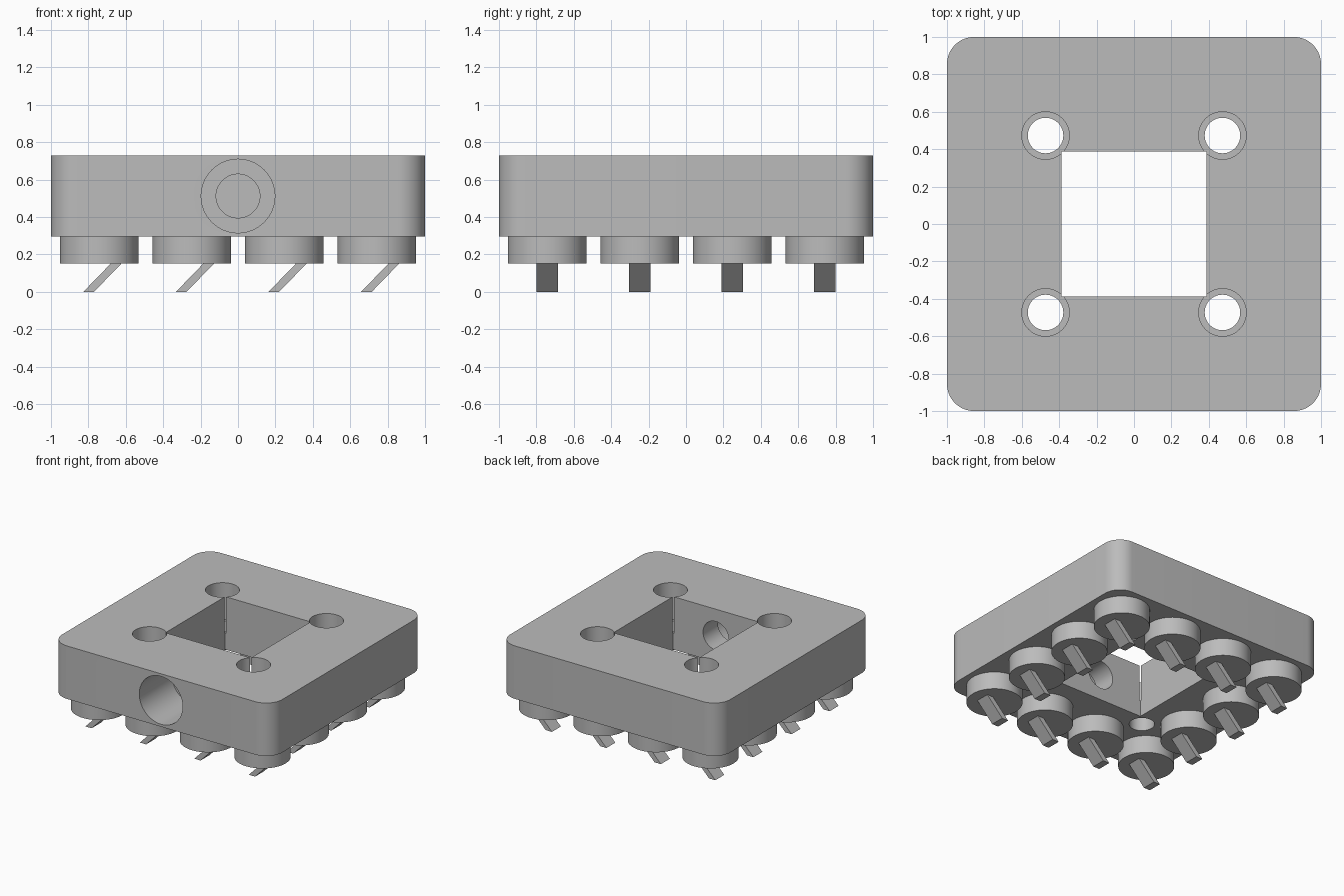
import bpy
import bmesh
from math import pi
from mathutils import Matrix

if "Cube" in bpy.data.objects:
    bpy.data.objects.remove(bpy.data.objects["Cube"])

BASE, BOTTOM, TOP = 0.15, 0.295, 0.73
PITCH = 0.495
HOLE = 0.473

grey = bpy.data.materials.new("plain_grey")
grey.use_nodes = True
colour = (0.5, 0.5, 0.5, 1)
grey.diffuse_color = colour
grey.node_tree.nodes["Principled BSDF"].inputs["Base Color"].default_value = colour


def make(name, bm):
    bmesh.ops.recalc_face_normals(bm, faces=bm.faces)
    mesh = bpy.data.meshes.new(name)
    bm.to_mesh(mesh)
    bm.free()
    mesh.materials.append(grey)
    obj = bpy.data.objects.new(name, mesh)
    bpy.context.collection.objects.link(obj)
    return obj


def box(name, size, centre):
    bm = bmesh.new()
    bmesh.ops.create_cube(bm, size=1)
    bmesh.ops.scale(bm, vec=size, verts=bm.verts)
    bmesh.ops.translate(bm, vec=centre, verts=bm.verts)
    return make(name, bm)


def cylinder(name, radius, depth, centre, rotation=Matrix()):
    bm = bmesh.new()
    bmesh.ops.create_cone(bm, cap_ends=True, segments=64, radius1=radius,
                          radius2=radius, depth=depth,
                          matrix=Matrix.Translation(centre) @ rotation)
    return make(name, bm)


def select_only(obj):
    bpy.ops.object.select_all(action="DESELECT")
    obj.select_set(True)
    bpy.context.view_layer.objects.active = obj


def smooth(obj):
    select_only(obj)
    bpy.ops.object.shade_smooth_by_angle(angle=pi / 6)


def cut(obj, cutter):
    select_only(obj)
    mod = obj.modifiers.new("cut", "BOOLEAN")
    mod.operation = "DIFFERENCE"
    mod.solver = "EXACT"
    mod.object = cutter
    bpy.ops.object.modifier_apply(modifier=mod.name)
    bpy.data.objects.remove(cutter)


# Main block with rounded upright corners
bm = bmesh.new()
bmesh.ops.create_cube(bm, size=1)
bmesh.ops.scale(bm, vec=(2, 2, TOP - BOTTOM), verts=bm.verts)
bmesh.ops.translate(bm, vec=(0, 0, (TOP + BOTTOM) / 2), verts=bm.verts)
upright = [e for e in bm.edges if abs(e.verts[0].co.z - e.verts[1].co.z) > 0.1]
bmesh.ops.bevel(bm, geom=upright, offset=0.145, segments=12, profile=0.5,
                affect="EDGES")
block = make("block", bm)

# Square window through the middle
cut(block, box("window_cutter", (0.776, 0.776, 2), (0, 0, 0.5)))

# Stepped bolt holes near the window corners
for sx in (-1, 1):
    for sy in (-1, 1):
        x, y = sx * HOLE, sy * HOLE
        cut(block, cylinder("bolt_cutter", 0.095, 2, (x, y, 0.5)))
        cut(block, cylinder("recess_cutter", 0.127, 0.6, (x, y, TOP)))

# Stepped side hole through the front wall
sideways = Matrix.Rotation(pi / 2, 4, "X")
cut(block, cylinder("side_hole_cutter", 0.117, 1, (0, -0.7, 0.512), sideways))
cut(block, cylinder("side_recess_cutter", 0.197, 0.84, (0, -1, 0.512), sideways))
smooth(block)

# Ring of round feet, each with a slanted pin
steps = [(i - 1.5) * PITCH for i in range(4)]
for i, x in enumerate(steps):
    for j, y in enumerate(steps):
        if i in (1, 2) and j in (1, 2):
            continue
        foot = cylinder(f"foot_{i}_{j}", 0.21, BOTTOM - BASE,
                        (x, y, (BOTTOM + BASE) / 2))
        smooth(foot)
        pin = box(f"pin_{i}_{j}", (0.057, 0.116, BASE), (x + 0.017, y, BASE / 2))
        for v in pin.data.vertices:
            v.co.x += (v.co.z - BASE / 2) * 0.97
